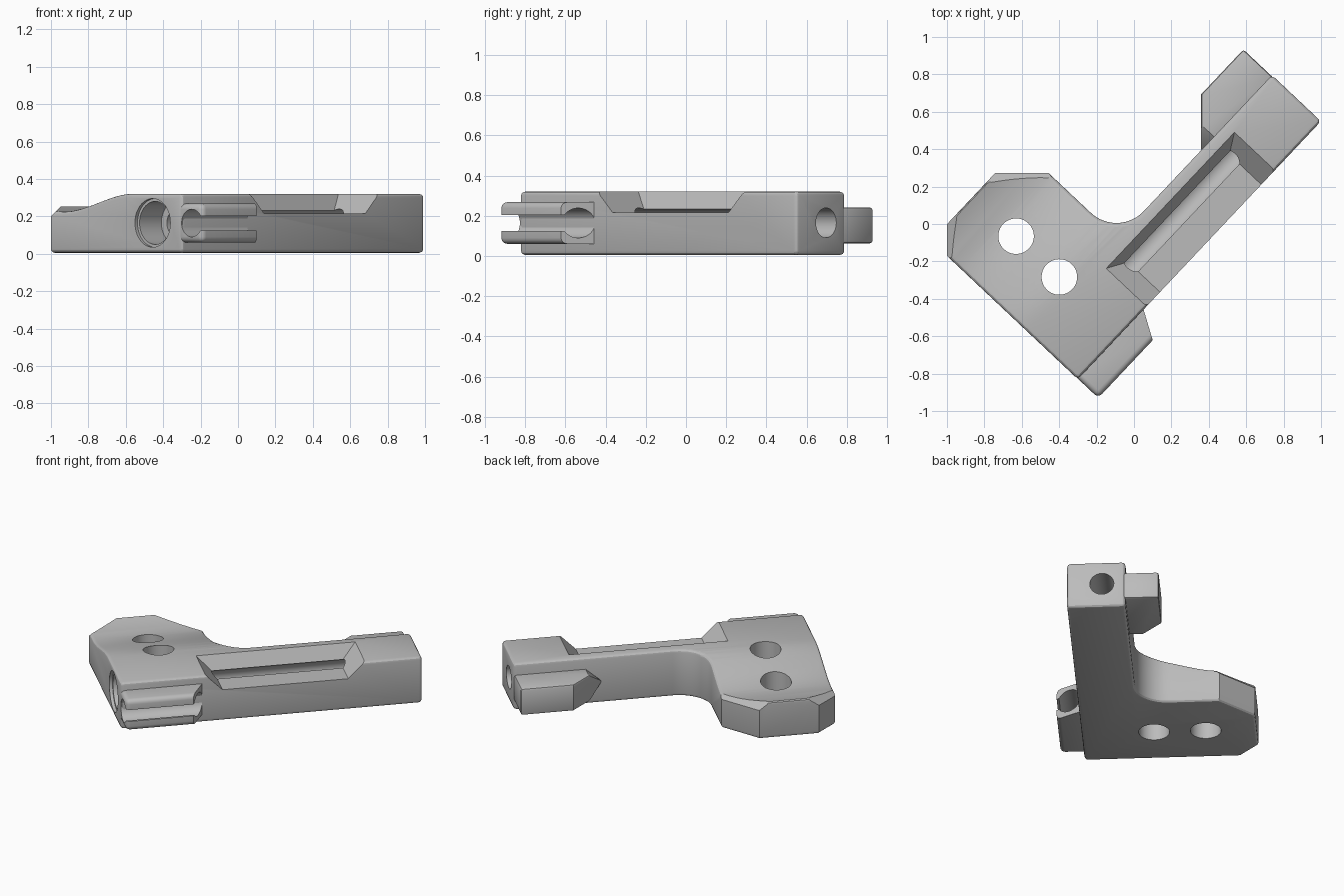
import bpy, bmesh, math
from mathutils import Matrix, Vector

old = bpy.data.objects.get("Cube")
if old:
    bpy.data.objects.remove(old, do_unlink=True)

grey = bpy.data.materials.new("plain grey")
grey.use_nodes = True
GREY = (0.5, 0.5, 0.5, 1)
grey.diffuse_color = GREY
grey.node_tree.nodes["Principled BSDF"].inputs["Base Color"].default_value = GREY

# Parts are built with the bar along local x, then turned into place
PLACE = Matrix.Translation((-0.30, -0.83, 0)) @ Matrix.Rotation(math.radians(46.7), 4, 'Z')


def prism(name, pts, lo, hi, axis):
    """Extrude a closed outline along one axis."""
    put = {'x': lambda p, t: (t, p[0], p[1]),
           'y': lambda p, t: (p[0], t, p[1]),
           'z': lambda p, t: (p[0], p[1], t)}[axis]
    bm = bmesh.new()
    ends = [[bm.verts.new(put(p, t)) for p in pts] for t in (lo, hi)]
    for ring in ends:
        bm.faces.new(ring)
    n = len(pts)
    for i in range(n):
        j = (i + 1) % n
        bm.faces.new((ends[0][i], ends[0][j], ends[1][j], ends[1][i]))
    bmesh.ops.recalc_face_normals(bm, faces=bm.faces)
    mesh = bpy.data.meshes.new(name)
    bm.to_mesh(mesh)
    bm.free()
    mesh.materials.append(grey)
    ob = bpy.data.objects.new(name, mesh)
    bpy.context.collection.objects.link(ob)
    return ob


def arc(cx, cy, r, start, end, n):
    return [(cx + r * math.cos(math.radians(start + (end - start) * i / n)),
             cy + r * math.sin(math.radians(start + (end - start) * i / n)))
            for i in range(n + 1)]


def circle(cx, cy, r, n=48):
    return arc(cx, cy, r, 0, 360, n)[:-1]


def apply(ob, mod):
    bpy.ops.object.select_all(action='DESELECT')
    bpy.context.view_layer.objects.active = ob
    ob.select_set(True)
    bpy.ops.object.modifier_apply(modifier=mod.name)


def combine(ob, other, operation='DIFFERENCE'):
    mod = ob.modifiers.new("cut", 'BOOLEAN')
    mod.operation, mod.solver, mod.object = operation, 'EXACT', other
    apply(ob, mod)
    bpy.data.objects.remove(other, do_unlink=True)


def round_edges(ob, width, segments=3, angle=50):
    mod = ob.modifiers.new("round", 'BEVEL')
    mod.width, mod.segments = width, segments
    mod.limit_method, mod.angle_limit = 'ANGLE', math.radians(angle)
    mod.use_clamp_overlap = False
    apply(ob, mod)


def trim(ob, point, normal):
    """Slice off everything on the normal's side of a plane."""
    bm = bmesh.new()
    bm.from_mesh(ob.data)
    geom = bm.verts[:] + bm.edges[:] + bm.faces[:]
    cut = bmesh.ops.bisect_plane(bm, geom=geom, plane_co=point, plane_no=normal,
                                 clear_outer=True)["geom_cut"]
    edges = [e for e in cut if isinstance(e, bmesh.types.BMEdge)]
    bmesh.ops.holes_fill(bm, edges=edges)
    bmesh.ops.recalc_face_normals(bm, faces=bm.faces)
    bm.to_mesh(ob.data)
    bm.free()


def finish(ob):
    ob.data.transform(PLACE)
    bpy.ops.object.select_all(action='DESELECT')
    bpy.context.view_layer.objects.active = ob
    ob.select_set(True)
    bpy.ops.object.shade_smooth_by_angle(angle=math.radians(28))


# Body: plan outline with a filleted inner corner, and a side profile with a dipped plate
plan = [(0, 0), (1.895, 0), (1.895, 0.36)]
plan += arc(0.895, 0.56, 0.2, 270, 180, 16)
plan += [(0.695, 0.87), (0.5, 1.078), (0.124, 1.078), (0, 0.963)]
body = prism("body", plan, 0.005, 0.5, 'z')


def plate_height(b):
    if b < 0.88:
        t = min(max((b - 0.38) / 0.5, 0), 1)
        return 0.32 - 0.095 * t * t * (3 - 2 * t)
    return 0.225 + 0.8 * (b - 0.88) ** 2


steps = [0.38 + 0.72 * i / 24 for i in range(25)]
profile = [(1.1, -0.1), (-0.1, -0.1), (-0.1, 0.32)] + [(b, plate_height(b)) for b in steps]
combine(body, prism("profile", profile, -0.1, 2, 'x'), 'INTERSECT')
round_edges(body, 0.022)

# Sloped top edges on the two plate corners, cut by blocks kept to the plate
for p, q in (((0.695, 0.87), (0.5, 1.078)), ((0.124, 1.078), (0, 0.963))):
    out = Vector((p[1] - q[1], q[0] - p[0], 0)).normalized()
    out = out if out.y > 0 else -out
    block = prism("corner_block", [(-0.1, 0.8), (0.8, 0.8), (0.8, 1.2), (-0.1, 1.2)],
                  0.1, 0.5, 'z')
    trim(block, Vector((*p, 0.2)), -out - Vector((0, 0, 1)))
    combine(body, block)

# Tapered slot open to the outer side
slot = prism("slot", [(0.64, 0.215), (1.43, 0.215), (1.55, 0.335), (0.52, 0.335)],
             -0.1, 0.4, 'y')
wall = [(-0.2, 0.1), (0.235, 0.1), (0.235, 0.215), (0.305, 0.335), (0.305, 0.5), (-0.2, 0.5)]
combine(slot, prism("slot_wall", wall, 0, 2, 'x'), 'INTERSECT')
combine(body, slot)

# Lengthwise bore with a stepped mouth, and two screw holes
for r, lo, hi in ((0.074, 0.1, 2), (0.115, -0.1, 0.19), (0.13, -0.2, 0.02)):
    combine(body, prism("bore", circle(0.215, 0.165, r), lo, hi, 'x'))
for b in (0.447, 0.765):
    combine(body, prism("screw_hole", circle(0.33, b, 0.095), -0.1, 0.5, 'z'))
finish(body)

# Side tongue with a wedge-shaped end
tongue = prism("side_tongue", [(1.32, 0.34), (1.56, 0.565), (1.89, 0.565), (1.89, 0.34)],
               0.062, 0.242, 'z')
wedge = [(1.34, 0.152), (1.5, 0.012), (2, 0.012), (2, 0.292), (1.5, 0.292)]
combine(tongue, prism("wedge", wedge, 0, 1, 'y'), 'INTERSECT')
round_edges(tongue, 0.014, 2, 80)
finish(tongue)

# Open clip channel on the outer side
clip = prism("clip_channel", [(0.04, 0.06), (-0.148, 0.06), (-0.148, 0.268), (0.04, 0.268)],
             0.002, 0.55, 'x')
round_edges(clip, 0.03, 4)
combine(clip, prism("channel", circle(-0.07, 0.164, 0.074), -0.1, 0.7, 'x'))
combine(clip, prism("mouth", [(-0.07, 0.125), (-0.2, 0.125), (-0.2, 0.203), (-0.07, 0.203)],
                    -0.1, 0.7, 'x'))
combine(clip, prism("slant", [(0.512, 0), (0.425, -0.15), (0.425, -0.3), (0.8, -0.3),
                              (0.8, 0.1), (0.512, 0.1)], -0.1, 0.5, 'z'))
finish(clip)
